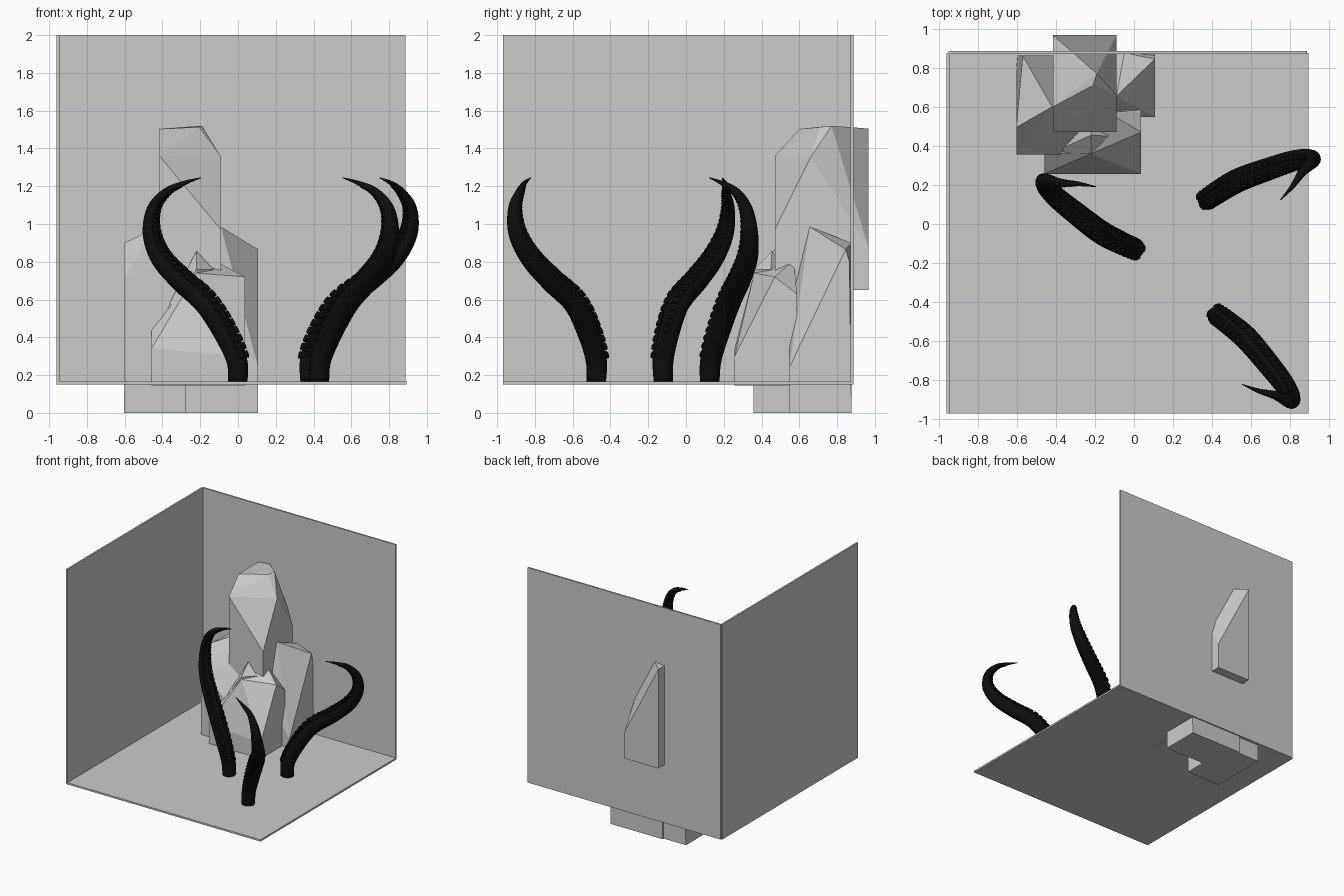
import bpy, bmesh, math
from mathutils import Vector, Matrix

if "Cube" in bpy.data.objects:
    bpy.data.objects.remove(bpy.data.objects["Cube"])


def finish(name, bm):
    bmesh.ops.recalc_face_normals(bm, faces=bm.faces)
    me = bpy.data.meshes.new(name)
    bm.to_mesh(me)
    bm.free()
    ob = bpy.data.objects.new(name, me)
    bpy.context.collection.objects.link(ob)
    return ob


def box(name, lo, hi):
    lo, hi = Vector(lo), Vector(hi)
    bm = bmesh.new()
    bmesh.ops.create_cube(bm, size=1, matrix=Matrix.Translation((lo + hi) / 2)
                          @ Matrix.Diagonal((*(hi - lo), 1)))
    return finish(name, bm)


def rock(name, base, *hulls):
    """Faceted crag: rectangular foot (x0, x1, y0, y1, z) wrapped up to peak points."""
    x0, x1, y0, y1, z = base
    foot = [(x, y, z) for x in (x0, x1) for y in (y0, y1)]
    bm = bmesh.new()
    for i, pts in enumerate(hulls):
        vs = [bm.verts.new(p) for p in (foot if i == 0 else []) + pts]
        res = bmesh.ops.convex_hull(bm, input=vs)
        loose = [v for v in res["geom_interior"] if isinstance(v, bmesh.types.BMVert)]
        bmesh.ops.delete(bm, geom=loose, context='VERTS')
    bmesh.ops.dissolve_limit(bm, angle_limit=0.01, verts=bm.verts, edges=bm.edges)
    return finish(name, bm)


# Open room corner
box("floor", (-0.95, -0.97, 0.15), (0.893, 0.875, 0.165))
box("left_wall", (-0.96, -0.97, 0.15), (-0.945, 0.875, 2.0))
box("back_wall", (-0.95, 0.872, 0.15), (0.887, 0.886, 2.0))

# Cluster of faceted rocks
rock("tall_rock", (-0.415, -0.09, 0.47, 0.967, 0.65),
     [(-0.415, 0.47, 1.36), (-0.415, 0.60, 1.503), (-0.21, 0.71, 1.513),
      (-0.19, 0.77, 1.52), (-0.09, 0.66, 1.355), (-0.09, 0.47, 0.97),
      (-0.09, 0.967, 0.875), (-0.415, 0.967, 1.505)])
rock("left_rock", (-0.603, -0.275, 0.357, 0.862, 0.0),
     [(-0.603, 0.357, 0.72), (-0.603, 0.495, 0.90), (-0.57, 0.862, 0.905),
      (-0.42, 0.60, 0.985), (-0.275, 0.357, 0.45), (-0.275, 0.55, 0.82),
      (-0.275, 0.862, 0.45)])
rock("right_rock", (-0.39, 0.107, 0.547, 0.876, 0.0),
     [(-0.39, 0.547, 0.45), (-0.09, 0.547, 0.545), (0.107, 0.547, 0.24),
      (0.107, 0.865, 0.80), (0.107, 0.845, 0.865), (-0.09, 0.655, 0.985),
      (-0.05, 0.876, 0.90), (-0.39, 0.876, 0.60)])
rock("front_rock", (-0.458, 0.037, 0.257, 0.587, 0.145),
     [(-0.458, 0.257, 0.34), (-0.458, 0.36, 0.44), (-0.458, 0.587, 0.40),
      (-0.22, 0.36, 0.74), (0.037, 0.257, 0.30), (0.037, 0.47, 0.72),
      (0.037, 0.587, 0.63), (-0.13, 0.57, 0.81)],
     [(-0.22, 0.455, 0.857), (-0.43, 0.36, 0.45), (-0.22, 0.36, 0.76),
      (-0.13, 0.45, 0.76), (-0.22, 0.57, 0.70), (-0.2, 0.42, 0.4)])

# Tentacle centre line: reach, sideways, height, radius
PATH = [(0, 0, .165, .052), (.005, .005, .28, .056), (.07, .02, .42, .060),
        (.185, .035, .58, .061), (.35, .03, .70, .058), (.49, .02, .82, .053),
        (.565, 0, .95, .045), (.565, -.02, 1.08, .034), (.50, -.05, 1.17, .022),
        (.42, -.10, 1.217, .012), (.34, -.14, 1.245, .002)]
PATH = [Vector(p) for p in PATH]


def sample(t):
    """Smooth point on the path for t in 0..1."""
    n = len(PATH) - 1
    i = min(int(t * n), n - 1)
    f = t * n - i
    p1, p2 = PATH[i], PATH[i + 1]
    p0 = PATH[i - 1] if i else p1 * 2 - p2
    p3 = PATH[i + 2] if i + 2 <= n else p2 * 2 - p1
    return 0.5 * (2 * p1 + (p2 - p0) * f + (2 * p0 - 5 * p1 + 4 * p2 - p3) * f * f
                  + (3 * p1 - p0 - 3 * p2 + p3) * f ** 3)


def frame(t):
    """Position, radius, inner-side normal, sideways vector, tangent."""
    p = sample(t)
    tan = (sample(min(t + .005, 1)) - sample(max(t - .005, 0))).to_3d().normalized()
    nor = tan.cross(Vector((0, 1, 0))).normalized()
    return Vector(p[:3]), p[3], nor, nor.cross(tan), tan


def loft(bm, rings, caps):
    rings = [[bm.verts.new(p) for p in r] for r in rings]
    n = len(rings[0])
    for a, b in zip(rings, rings[1:]):
        for k in range(n):
            bm.faces.new((a[k], a[(k + 1) % n], b[(k + 1) % n], b[k]))
    for r in caps:
        bm.faces.new(rings[r])


def circle(c, r, u, v, n):
    return [c + (u * math.cos(a) + v * math.sin(a)) * r
            for a in (2 * math.pi * k / n for k in range(n))]


def tentacle_mesh():
    bm = bmesh.new()
    # Tapering arm
    rings = []
    for i in range(61):
        p, r, nor, side, tan = frame(i / 60)
        rings.append(circle(p, r, nor, side, 16))
    loft(bm, rings, (0, -1))
    # Two rows of cupped suckers along the inner side
    t = 0.11
    while t < 0.88:
        p, r, nor, side, tan = frame(t)
        s = r * 0.36
        for sign in (-1, 1):
            out = (nor * math.cos(.5) + side * sign * math.sin(.5)).normalized()
            v = out.cross(tan)
            c = p + out * r * 0.9
            prof = [(.75, 0), (1, .45), (1, .75), (.75, .9), (.5, .8), (.3, .4)]
            loft(bm, [circle(c + out * h * s, q * s, tan, v, 10) for q, h in prof], (0, -1))
        speed = (sample(t + .01) - sample(t)).to_3d().length / .01
        t += s * 2.05 / speed
    return finish("tentacle_left", bm)


black = bpy.data.materials.new("black_skin")
black.diffuse_color = (0.004, 0.004, 0.004, 1)
black.use_nodes = True
black.node_tree.nodes["Principled BSDF"].inputs["Base Color"].default_value = black.diffuse_color

left = tentacle_mesh()
left.data.materials.append(black)
left.data.polygons.foreach_set("use_smooth", [True] * len(left.data.polygons))

# Same tentacle placed three times, turned about z
for name, loc, ang in (("tentacle_left", (0, -.12), 144.5),
                       ("tentacle_front", (.43, -.475), -48),
                       ("tentacle_right", (.382, .125), 22)):
    ob = left
    if name != "tentacle_left":
        ob = bpy.data.objects.new(name, left.data)
        bpy.context.collection.objects.link(ob)
    ob.location = (*loc, 0)
    ob.rotation_euler.z = math.radians(ang)
